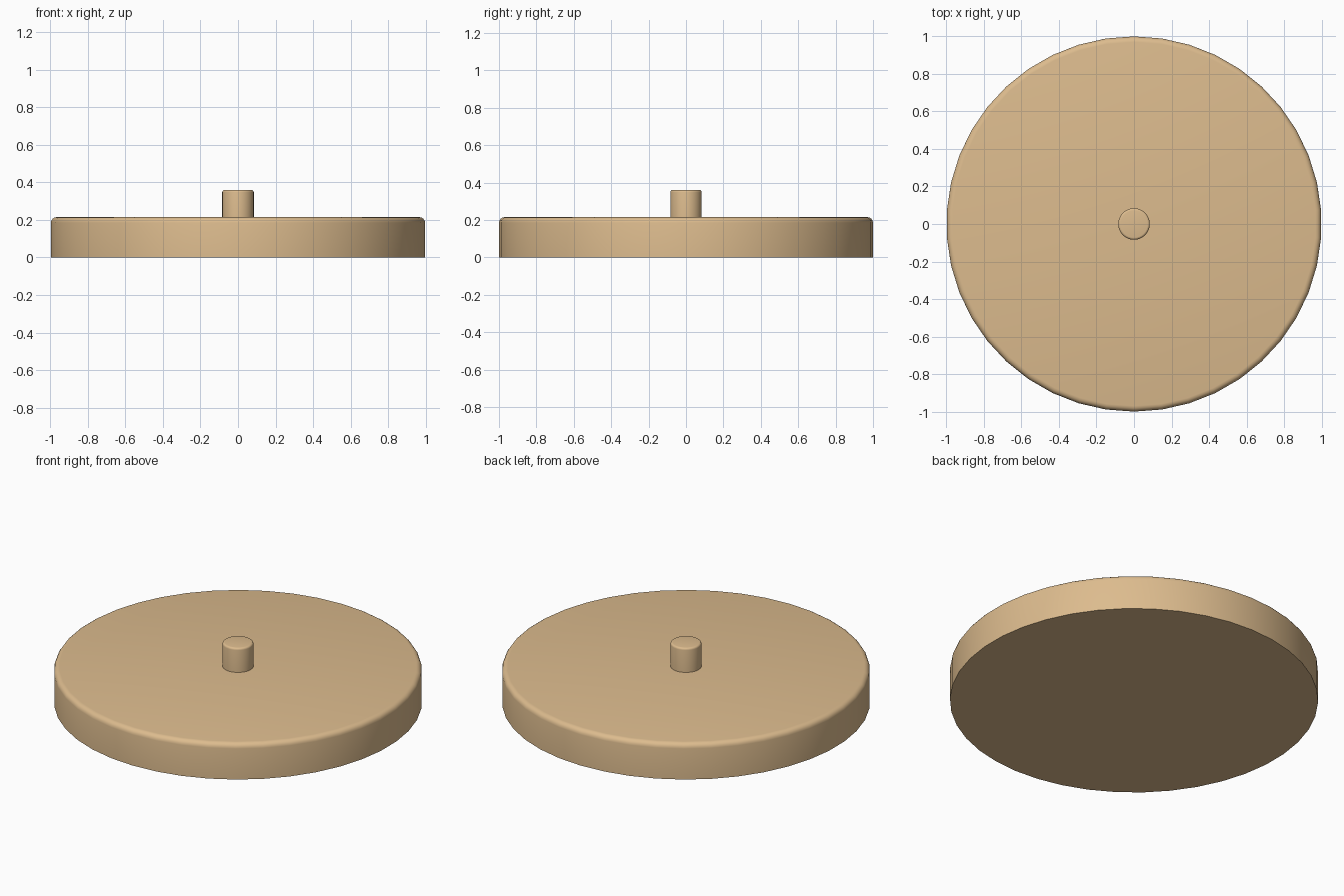
import bpy, bmesh, math

if "Cube" in bpy.data.objects:
    bpy.data.objects.remove(bpy.data.objects["Cube"])

mat = bpy.data.materials.new("tan")
mat.diffuse_color = (0.72, 0.50, 0.27, 1)
mat.use_nodes = True
mat.node_tree.nodes["Principled BSDF"].inputs["Base Color"].default_value = mat.diffuse_color


def rounded_cylinder(name, radius, z0, z1, sides, bevel):
    """Upright cylinder with a rounded top rim and a sharp bottom rim."""
    bm = bmesh.new()
    bmesh.ops.create_cone(bm, cap_ends=True, segments=sides,
                          radius1=radius, radius2=radius, depth=z1 - z0)
    bmesh.ops.translate(bm, verts=bm.verts, vec=(0, 0, (z0 + z1) / 2))
    rim = [e for e in bm.edges if all(v.co.z > z1 - 1e-4 for v in e.verts)]
    bmesh.ops.bevel(bm, geom=rim, offset=bevel, segments=4, profile=0.5,
                    affect='EDGES')
    mesh = bpy.data.meshes.new(name)
    bm.to_mesh(mesh)
    bm.free()
    mesh.materials.append(mat)
    obj = bpy.data.objects.new(name, mesh)
    bpy.context.collection.objects.link(obj)
    bpy.ops.object.select_all(action='DESELECT')
    obj.select_set(True)
    bpy.context.view_layer.objects.active = obj
    bpy.ops.object.shade_smooth_by_angle(angle=math.radians(35))
    return obj


# wide flat disc
rounded_cylinder("base_disc", 1.0, 0.0, 0.215, 42, 0.03)
# short centre peg, seated slightly into the disc
rounded_cylinder("centre_peg", 0.084, 0.2, 0.36, 32, 0.012)
